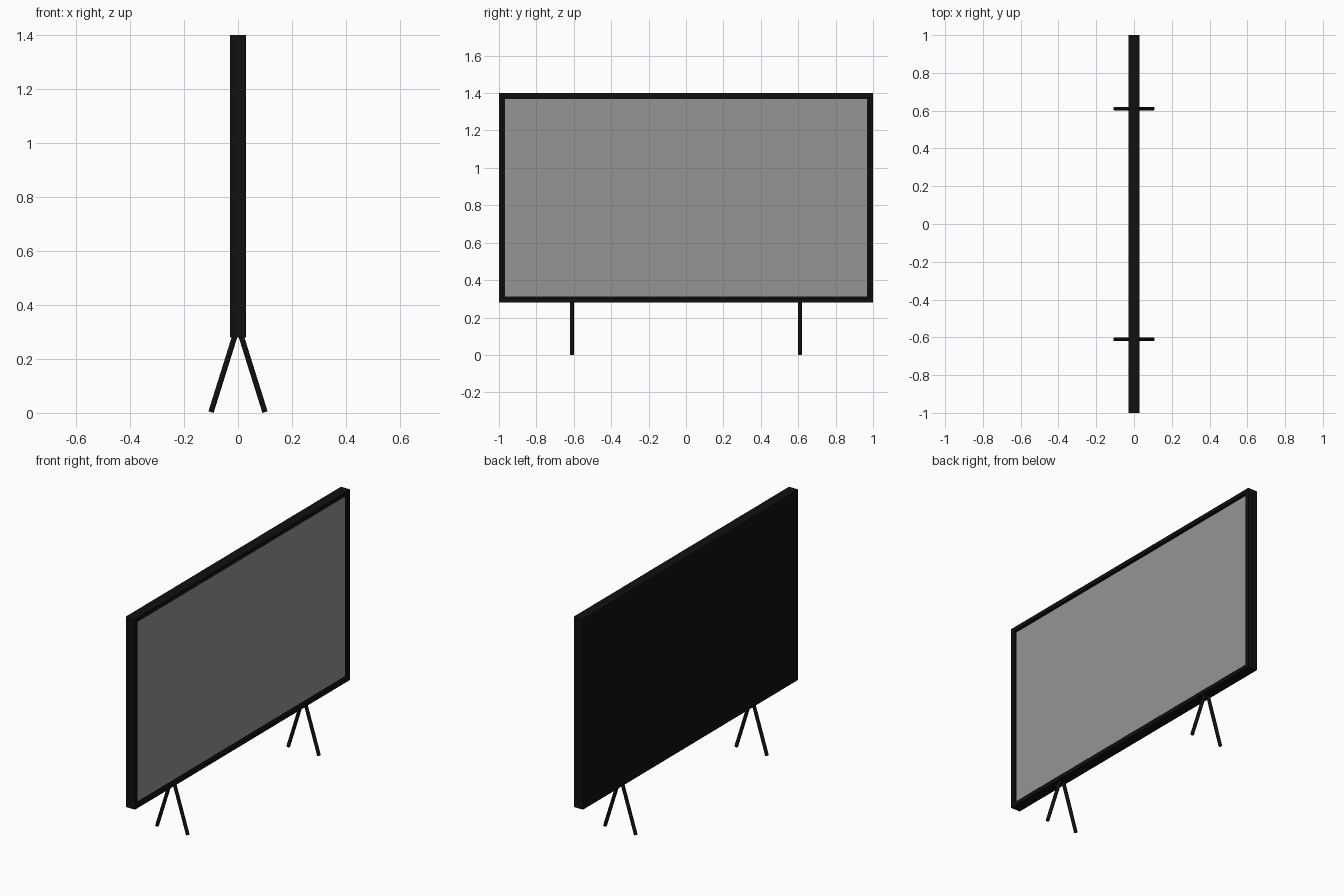
import bpy, bmesh
from mathutils import Vector, Matrix

if "Cube" in bpy.data.objects:
    bpy.data.objects.remove(bpy.data.objects["Cube"])


def material(name, color):
    m = bpy.data.materials.new(name)
    m.diffuse_color = color
    m.use_nodes = True
    m.node_tree.nodes["Principled BSDF"].inputs["Base Color"].default_value = m.diffuse_color
    return m


black = material("black_plastic", (0.005, 0.005, 0.005, 1))
glass = material("screen_glass", (0.3, 0.3, 0.3, 0.7))


def add_object(name, bm, mat):
    mesh = bpy.data.meshes.new(name)
    bm.to_mesh(mesh)
    bm.free()
    mesh.materials.append(mat)
    ob = bpy.data.objects.new(name, mesh)
    bpy.context.collection.objects.link(ob)
    return ob


def box(size, center):
    bm = bmesh.new()
    bmesh.ops.create_cube(bm, size=1, matrix=Matrix.Translation(center) @ Matrix.Diagonal((*size, 1)))
    return bm


BOTTOM, TOP, DEPTH, BEZEL, RECESS = 0.28, 1.40, 0.06, 0.032, 0.01
height, mid = TOP - BOTTOM, (TOP + BOTTOM) / 2

# Housing: a slab whose +x face is inset and pushed in to leave a bezel
bm = box((DEPTH, 2, height), (0, 0, mid))
front = max(bm.faces, key=lambda f: f.calc_center_median().x)
bmesh.ops.inset_region(bm, faces=[front], thickness=BEZEL)
inner = bmesh.ops.extrude_face_region(bm, geom=[front])
bmesh.ops.delete(bm, geom=[front], context='FACES_ONLY')
bmesh.ops.translate(bm, verts=[v for v in inner["geom"] if isinstance(v, bmesh.types.BMVert)],
                    vec=(-RECESS - 0.004, 0, 0))
bmesh.ops.recalc_face_normals(bm, faces=bm.faces)
add_object("housing", bm, black)

# Screen: thin translucent pane sitting in the recess
add_object("screen", box((0.004, 2 - 2 * BEZEL, height - 2 * BEZEL),
                         (DEPTH / 2 - RECESS - 0.002, 0, mid)), glass)

# Legs: two splayed pairs of round rods
for y, side in ((-0.61, "left"), (0.61, "right")):
    for sx, end in ((1, "front"), (-1, "back")):
        a, b = Vector((sx * 0.10, y, 0.003)), Vector((sx * 0.007, y, 0.30))
        d = b - a
        bm = bmesh.new()
        bmesh.ops.create_cone(
            bm, cap_ends=True, segments=16, radius1=0.01, radius2=0.01, depth=d.length,
            matrix=Matrix.Translation((a + b) / 2) @ d.to_track_quat('Z', 'Y').to_matrix().to_4x4())
        leg = add_object(f"{side}_{end}_leg", bm, black)
        for p in leg.data.polygons:
            p.use_smooth = len(p.vertices) == 4
